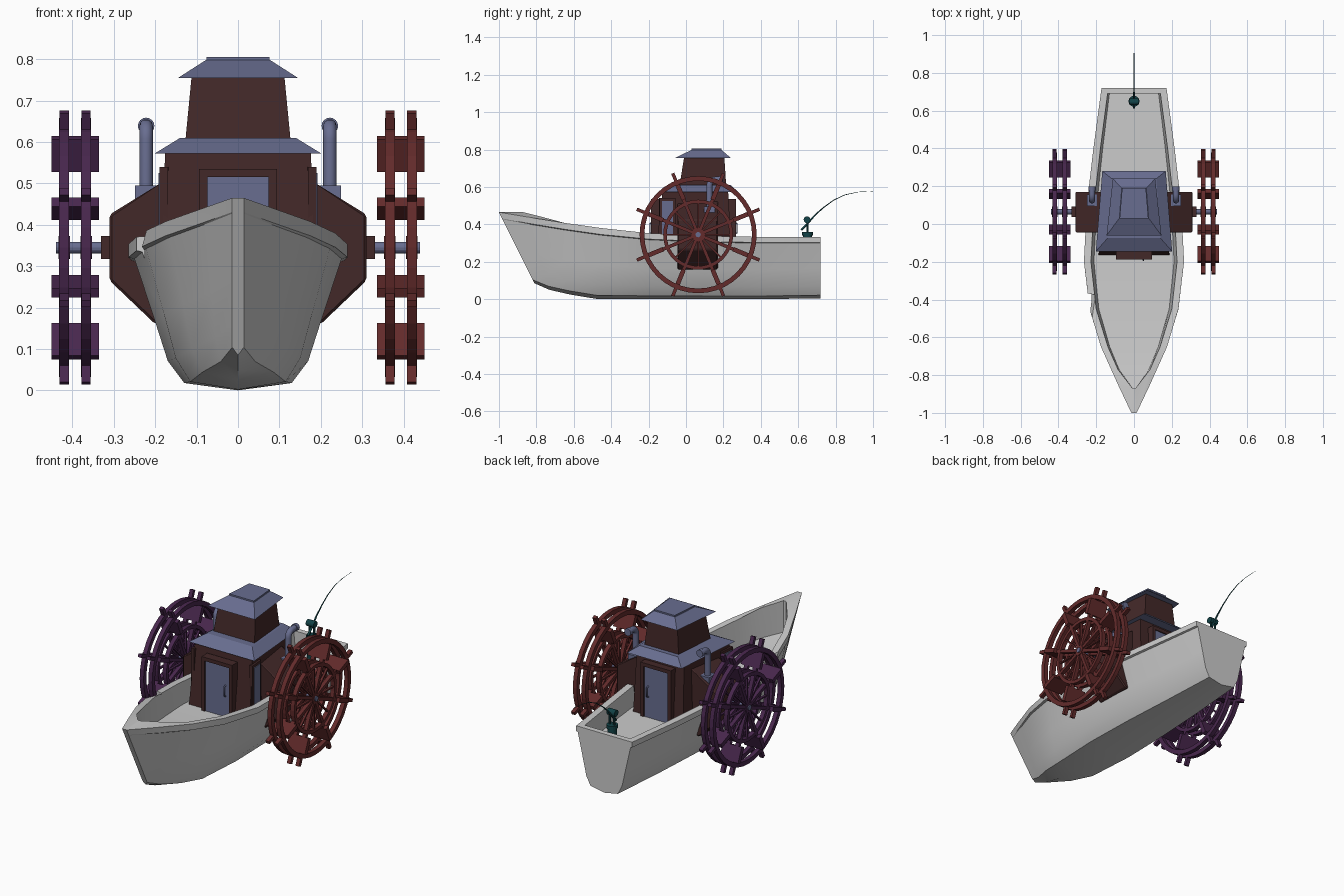
import bpy, bmesh, math
from mathutils import Matrix, Vector

if "Cube" in bpy.data.objects:
    bpy.data.objects.remove(bpy.data.objects["Cube"])


def mat(name, r, g, b):
    m = bpy.data.materials.new(name)
    m.diffuse_color = (r, g, b, 1)
    m.use_nodes = True
    m.node_tree.nodes["Principled BSDF"].inputs["Base Color"].default_value = m.diffuse_color
    return m


BROWN = mat("brown", .055, .021, .021)
BLUE = mat("slate_blue", .14, .155, .28)
RED = mat("red", .125, .024, .024)
PURPLE = mat("purple", .065, .02, .075)
TEAL = mat("teal", .006, .055, .063)


def finish(name, bm, m=None):
    bmesh.ops.recalc_face_normals(bm, faces=bm.faces)
    me = bpy.data.meshes.new(name)
    bm.to_mesh(me)
    bm.free()
    ob = bpy.data.objects.new(name, me)
    bpy.context.collection.objects.link(ob)
    if m:
        me.materials.append(m)
    return ob


def loft(bm, a, b):
    """Closed solid between two matching polygons."""
    va, vb = [bm.verts.new(p) for p in a], [bm.verts.new(p) for p in b]
    n = len(a)
    bm.faces.new(va)
    bm.faces.new(vb)
    for i in range(n):
        j = (i + 1) % n
        bm.faces.new((va[i], va[j], vb[j], vb[i]))


def add_box(bm, c, size, rot=Matrix()):
    bmesh.ops.create_cube(bm, size=1, matrix=rot @ Matrix.Translation(c) @ Matrix.Diagonal((*size, 1)))


def box(name, c, size, m=None, rot=None):
    bm = bmesh.new()
    add_box(bm, (0, 0, 0), size, Matrix.Translation(c) @ (rot or Matrix()))
    return finish(name, bm, m)


def add_cyl(bm, p, q, r, seg=16):
    p, q = Vector(p), Vector(q)
    d = q - p
    M = Matrix.Translation((p + q) / 2) @ d.to_track_quat('Z', 'Y').to_matrix().to_4x4()
    bmesh.ops.create_cone(bm, cap_ends=True, segments=seg, radius1=r, radius2=r, depth=d.length, matrix=M)


def plan(y0, y1, wf, wb, z):
    return [(-wf, y0, z), (wf, y0, z), (wb, y1, z), (-wb, y1, z)]


def tube(name, pts, r, m, radii=None):
    cu = bpy.data.curves.new(name, 'CURVE')
    cu.dimensions = '3D'
    cu.bevel_depth, cu.bevel_resolution, cu.use_fill_caps = r, 3, True
    sp = cu.splines.new('POLY')
    sp.points.add(len(pts) - 1)
    for i, p in enumerate(pts):
        sp.points[i].co = (*p, 1)
        sp.points[i].radius = radii[i] if radii else 1
    ob = bpy.data.objects.new(name, cu)
    bpy.context.collection.objects.link(ob)
    cu.materials.append(m)


# Hull: y top, y bottom, half width, z top, z bottom, inner y, inner half width, deck z
stations = [(-1, -.81, .014, .465, .085, -.87, .008, .29), (-.85, -.73, .085, .44, .05, -.77, .085, .275),
            (-.65, -.62, .175, .408, .025, -.65, .138, .26), (-.45, -.48, .235, .38, .002, -.45, .2, .245),
            (-.2, -.2, .265, .353, 0, -.2, .228, .235), (.1, .1, .25, .338, 0, .1, .212, .235),
            (.4, .4, .215, .333, 0, .4, .178, .235), (.72, .72, .172, .332, .005, .69, .14, .235)]
prof = [(.49, .05), (.64, .2), (.76, .48), (.945, .9), (1, .91), (1, 1)]
bm = bmesh.new()
rings = []
for i, (yt, yb, w, zt, zb, yi, wi, zd) in enumerate(stations):
    half = [(w * (1 if i == 0 else fx), yb + (yt - yb) * fz, zb + (zt - zb) * fz) for fx, fz in prof]
    outer = [(-x, y, z) for x, y, z in reversed(half)] + [(0, yb, zb)] + half
    inner = [(wi, yi, zt), (wi * .93, yi, zd), (-wi * .93, yi, zd), (-wi, yi, zt)]
    rings.append([bm.verts.new(p) for p in outer + inner])
n, no = len(rings[0]), 13
for a, b in zip(rings, rings[1:]):
    for k in range(n):
        l = (k + 1) % n
        bm.faces.new((a[k], a[l], b[l], b[k]))
for r in (rings[0], rings[-1]):
    bm.faces.new(r[:no])
    bm.faces.new((r[no - 1], r[no], r[-1], r[0]))
    bm.faces.new(r[no:])
hull = finish("hull", bm)

# Broken notch in the port rail
cutter = box("notch_cutter", (-.265, -.44, .375), (.09, .15, .09), None,
             Matrix.Rotation(-.2, 4, 'Z') @ Matrix.Rotation(.4, 4, 'Y'))
cutter.hide_render = True
mod = hull.modifiers.new("notch", 'BOOLEAN')
mod.operation, mod.object, mod.solver = 'DIFFERENCE', cutter, 'EXACT'
bpy.context.view_layer.objects.active = hull
hull.select_set(True)
bpy.ops.object.modifier_apply(modifier="notch")
bpy.data.objects.remove(cutter)
bpy.ops.object.shade_smooth_by_angle(angle=math.radians(22))

# Cabin storeys and roofs
for name, m, a, b in [
    ("lower_cabin", BROWN, plan(-.165, .245, .188, .155, .22), plan(-.125, .225, .176, .145, .58)),
    ("lower_roof", BLUE, plan(-.145, .28, .202, .168, .572), plan(-.075, .24, .14, .118, .61)),
    ("upper_cabin", BROWN, plan(-.035, .215, .127, .105, .605), plan(-.01, .205, .112, .09, .76)),
    ("upper_roof", BLUE, plan(-.06, .24, .145, .112, .755), plan(.03, .19, .078, .065, .798)),
    ("roof_cap", BLUE, plan(.03, .19, .076, .063, .795), plan(.03, .19, .076, .063, .806)),
]:
    bm = bmesh.new()
    loft(bm, a, b)
    finish(name, bm, m)

# Doors with frames, front and back
for end, s, y in (("front", -1, -.162), ("back", 1, .242)):
    for x in (-.084, .084):
        box(end + "_door_post", (x, y, .38), (.02, .05, .3), BROWN)
    box(end + "_door_lintel", (0, y, .525), (.188, .05, .02), BROWN)
    box(end + "_door", (0, y + s * .004, .375), (.15, .03, .28), BLUE)
    hy = y + s * .03
    tube(end + "_door_handle", [(.05, hy - s * .012, .35), (.05, hy, .355), (.05, hy, .405),
                                (.05, hy - s * .012, .41)], .004, BLUE)

ring_seg = 40
CY, CZ = .065, .345
for s, side, wm in ((1, "right", RED), (-1, "left", PURPLE)):
    # Side window and its frame
    tilt = Matrix.Rotation(s * .085, 4, 'Z')
    box(side + "_panel_frame", (s * .176, -.1, .4), (.02, .085, .28), BROWN, tilt)
    box(side + "_panel", (s * .18, -.1, .4), (.02, .06, .25), BLUE, tilt)

    # Paddle housing
    pod = [(.1, .555), (.18, .505), (.31, .425), (.31, .265), (.2, .16), (.1, .16)]
    bm = bmesh.new()
    loft(bm, [(s * x, -.045, z) for x, z in pod], [(s * x, .17, z) for x, z in pod])
    bmesh.ops.bevel(bm, geom=bm.edges[:], offset=.006, segments=1, affect='EDGES')
    finish(side + "_housing", bm, BROWN)
    box(side + "_axle_block", (s * .318, CY, CZ), (.026, .055, .055), BROWN)

    # Exhaust pipe with an elbow facing aft
    box(side + "_pipe_base", (s * .222, .125, .465), (.055, .06, .06), BLUE)
    R = .032
    bend = [(s * .222, .125 + R - R * math.cos(a), .607 + R * math.sin(a))
            for a in [i * math.pi / 12 for i in range(7)]]
    tube(side + "_pipe", [(s * .222, .125, .48)] + bend + [(s * .222, .185, .639)], .0165, BLUE)
    bm = bmesh.new()
    add_cyl(bm, (s * .222, .178, .639), (s * .222, .198, .639), .02)
    finish(side + "_pipe_rim", bm, BLUE)

    # Axle
    bm = bmesh.new()
    add_cyl(bm, (s * .3, CY, CZ), (s * .44, CY, CZ), .014)
    finish(side + "_axle", bm, BLUE)

    # Paddle wheel: two rims per side plane, eight long spokes, eight thin ones, boards
    bm = bmesh.new()
    centre = Matrix.Translation((0, CY, CZ))
    for px in (.367, .42):
        for r0, r1 in ((.288, .313), (.168, .187)):
            loops = []
            for k in range(ring_seg):
                a = k * math.tau / ring_seg
                loops.append([bm.verts.new((s * x, CY + r * math.cos(a), CZ + r * math.sin(a)))
                              for x, r in ((px - .012, r0), (px + .012, r0), (px + .012, r1), (px - .012, r1))])
            for k in range(ring_seg):
                a, b = loops[k], loops[(k + 1) % ring_seg]
                for i in range(4):
                    j = (i + 1) % 4
                    bm.faces.new((a[i], a[j], b[j], b[i]))
        for k in range(8):
            rot = centre @ Matrix.Rotation((k + .5) * math.tau / 8, 4, 'X')
            add_box(bm, (s * px, .1875, 0), (.022, .335, .018), rot)
            rot = centre @ Matrix.Rotation(k * math.tau / 8, 4, 'X')
            add_box(bm, (s * px, .095, 0), (.012, .16, .008), rot)
        add_cyl(bm, (s * (px - .014), CY, CZ), (s * (px + .014), CY, CZ), .028)
    for k in range(8):
        rot = centre @ Matrix.Rotation((k + .5) * math.tau / 8, 4, 'X')
        add_box(bm, (s * .393, .245, 0), (.115, .085, .024), rot)
    finish(side + "_paddle_wheel", bm, wm)

# Fishing rod stand and reel
bm = bmesh.new()
add_cyl(bm, (0, .65, .23), (0, .65, .345), .024)
add_cyl(bm, (0, .65, .34), (0, .65, .36), .029)
for x in (-.014, .014):
    add_cyl(bm, (x, .65, .35), (x, .65, .425), .006, 8)
add_cyl(bm, (-.024, .647, .425), (.024, .647, .425), .018)
finish("rod_stand", bm, TEAL)

# Curved rod, thinning towards its tip
tube("fishing_rod", [(0, .615, .37), (0, .65, .405), (0, .69, .45), (0, .735, .49), (0, .79, .53),
                     (0, .85, .558), (0, .92, .573), (0, 1, .577)], .006, TEAL,
     [1, 1, .7, .5, .4, .3, .2, .12])
